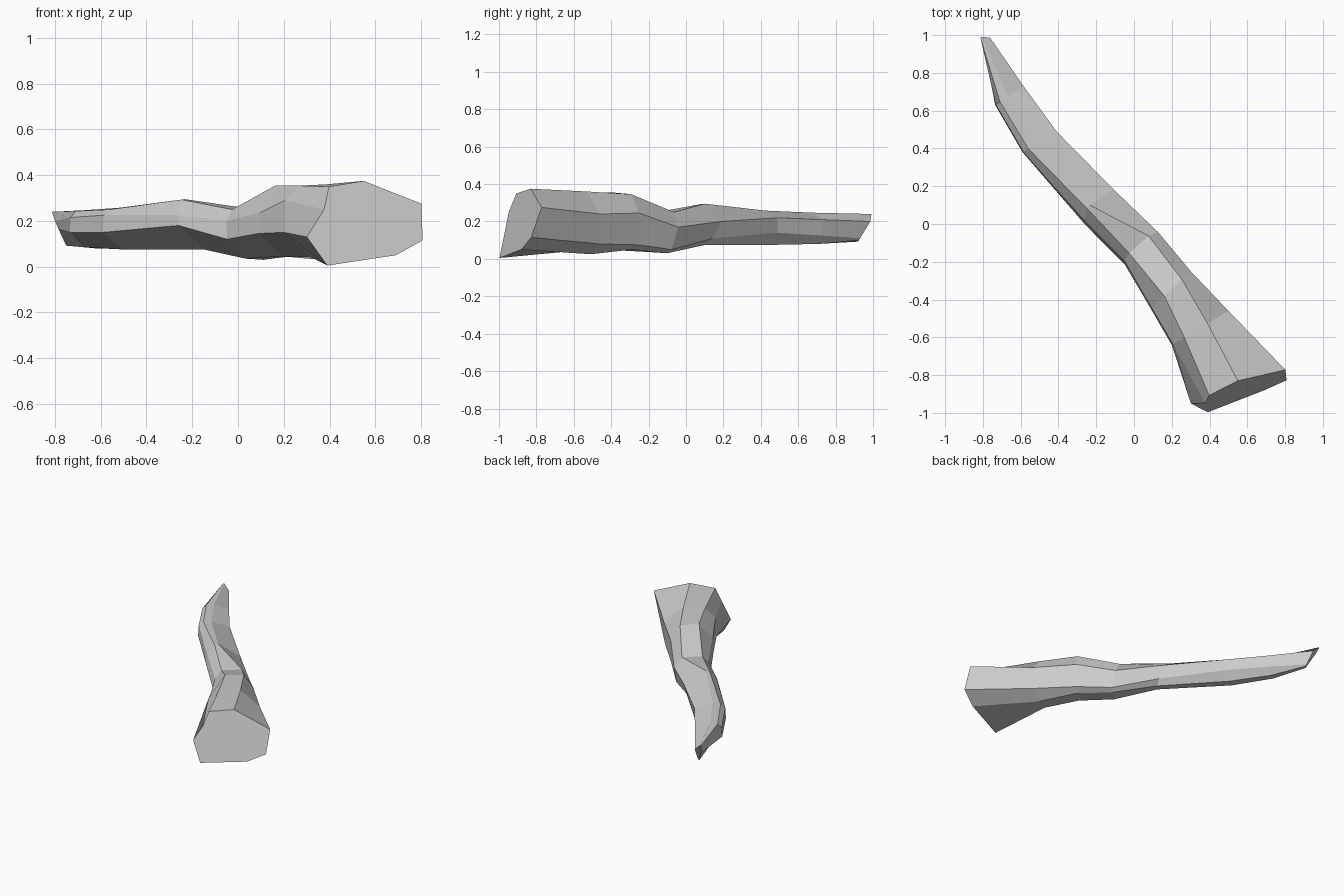
import bpy
import bmesh
from mathutils import Vector

# Remove the default object
default_cube = bpy.data.objects.get("Cube")
if default_cube:
    bpy.data.objects.remove(default_cube, do_unlink=True)

# One flat stone grey
stone_grey = bpy.data.materials.new("stone_grey")
stone_grey.use_nodes = True
grey = (0.6, 0.6, 0.6, 1)
stone_grey.diffuse_color = grey
stone_grey.node_tree.nodes["Principled BSDF"].inputs["Base Color"].default_value = grey

# Direction in which leaning sections shift as they rise
LEAN_DIRECTION = Vector((-0.3, 1, 0))


def add_section(bm, left, right, lean, ridge_left, ridge_right, right_heights,
                bottom_right, bottom_left, left_height, left_upper):
    """Eight-sided section between a left and a right point on the ground plan.

    Ridge, bottom and upper left corners are pairs: share of the width, height.
    """
    left_point, right_point = Vector((*left, 0)), Vector((*right, 0))
    right_upper, right_lower = right_heights
    middle_height = (ridge_right[1] + bottom_left[1]) / 2
    outline = (
        ridge_right,
        (1, right_upper),
        (0.98, right_lower),
        bottom_right,
        bottom_left,
        (0, left_height),
        left_upper,
        ridge_left,
    )
    section = []
    for across, height in outline:
        position = left_point + (right_point - left_point) * across
        position += LEAN_DIRECTION * lean * (height - middle_height)
        position.z = height
        section.append(bm.verts.new(position))
    return section


def bridge_sections(bm, first, second):
    """Join two neighbouring sections with flat faces."""
    count = len(first)
    for index in range(count):
        following = (index + 1) % count
        bm.faces.new((first[index], first[following], second[following], second[index]))


bm = bmesh.new()

# Broad front end, with its left corners pushed forward
front_end = add_section(
    bm, left=(0.295, -0.93), right=(0.81, -0.8), lean=0.33,
    ridge_left=(0.23, 0.35), ridge_right=(0.53, 0.375), right_heights=(0.275, 0.115),
    bottom_right=(0.74, 0.05), bottom_left=(0.15, 0.005),
    left_height=0.13, left_upper=(0.17, 0.25))
ridge_right_corner, left_corners = front_end[0], front_end[-2:]
ridge_right_corner.co.y -= 0.03
front_end[4].co.y -= 0.025
for corner in left_corners:
    corner.co.y -= 0.06

# Shoulder
shoulder_front = add_section(
    bm, left=(0.2, -0.64), right=(0.5, -0.46), lean=0,
    ridge_left=(0.22, 0.354), ridge_right=(0.63, 0.36), right_heights=(0.24, 0.08),
    bottom_right=(0.73, 0.025), bottom_left=(0.37, 0.045),
    left_height=0.15, left_upper=(0.02, 0.29))
shoulder_back = add_section(
    bm, left=(0.09, -0.45), right=(0.3, -0.25), lean=0,
    ridge_left=(0.34, 0.354), ridge_right=(0.78, 0.346), right_heights=(0.245, 0.075),
    bottom_right=(0.82, 0.05), bottom_left=(0.5, 0.045),
    left_height=0.145, left_upper=(0.02, 0.235))

# Pinched waist
waist = add_section(
    bm, left=(-0.05, -0.21), right=(0.13, -0.05), lean=0.25,
    ridge_left=(0.18, 0.25), ridge_right=(0.75, 0.25), right_heights=(0.17, 0.05),
    bottom_right=(0.85, 0.03), bottom_left=(0.42, 0.035),
    left_height=0.12, left_upper=(0.02, 0.2))

# Undercut narrow tail
tail_front = add_section(
    bm, left=(-0.26, 0), right=(-0.11, 0.18), lean=0.45,
    ridge_left=(0.18, 0.293), ridge_right=(0.28, 0.295), right_heights=(0.2, 0.11),
    bottom_right=(0.85, 0.075), bottom_left=(0.65, 0.075),
    left_height=0.18, left_upper=(0.02, 0.225))
tail_middle = add_section(
    bm, left=(-0.59, 0.38), right=(-0.41, 0.49), lean=0,
    ridge_left=(0.17, 0.25), ridge_right=(0.42, 0.258), right_heights=(0.22, 0.14),
    bottom_right=(0.78, 0.075), bottom_left=(0.5, 0.075),
    left_height=0.15, left_upper=(0.02, 0.225))
tail_back = add_section(
    bm, left=(-0.735, 0.63), right=(-0.585, 0.73), lean=0,
    ridge_left=(0.17, 0.243), ridge_right=(0.45, 0.247), right_heights=(0.21, 0.125),
    bottom_right=(0.75, 0.08), bottom_left=(0.45, 0.085),
    left_height=0.15, left_upper=(0.02, 0.215))

# Overhanging tip
tip = add_section(
    bm, left=(-0.785, 0.95), right=(-0.755, 0.965), lean=0.6,
    ridge_left=(-0.5, 0.24), ridge_right=(-0.2, 0.24), right_heights=(0.2, 0.11),
    bottom_right=(0.95, 0.1), bottom_left=(0.7, 0.092),
    left_height=0.165, left_upper=(-0.3, 0.2))

sections = [front_end, shoulder_front, shoulder_back, waist,
            tail_front, tail_middle, tail_back, tip]
for first, second in zip(sections, sections[1:]):
    bridge_sections(bm, first, second)

# Close both ends
bm.faces.new(front_end)
bm.faces.new(tip)
bmesh.ops.recalc_face_normals(bm, faces=bm.faces)

mesh = bpy.data.meshes.new("rock_ridge")
bm.to_mesh(mesh)
bm.free()
mesh.materials.append(stone_grey)
rock_ridge = bpy.data.objects.new("rock_ridge", mesh)
bpy.context.collection.objects.link(rock_ridge)
